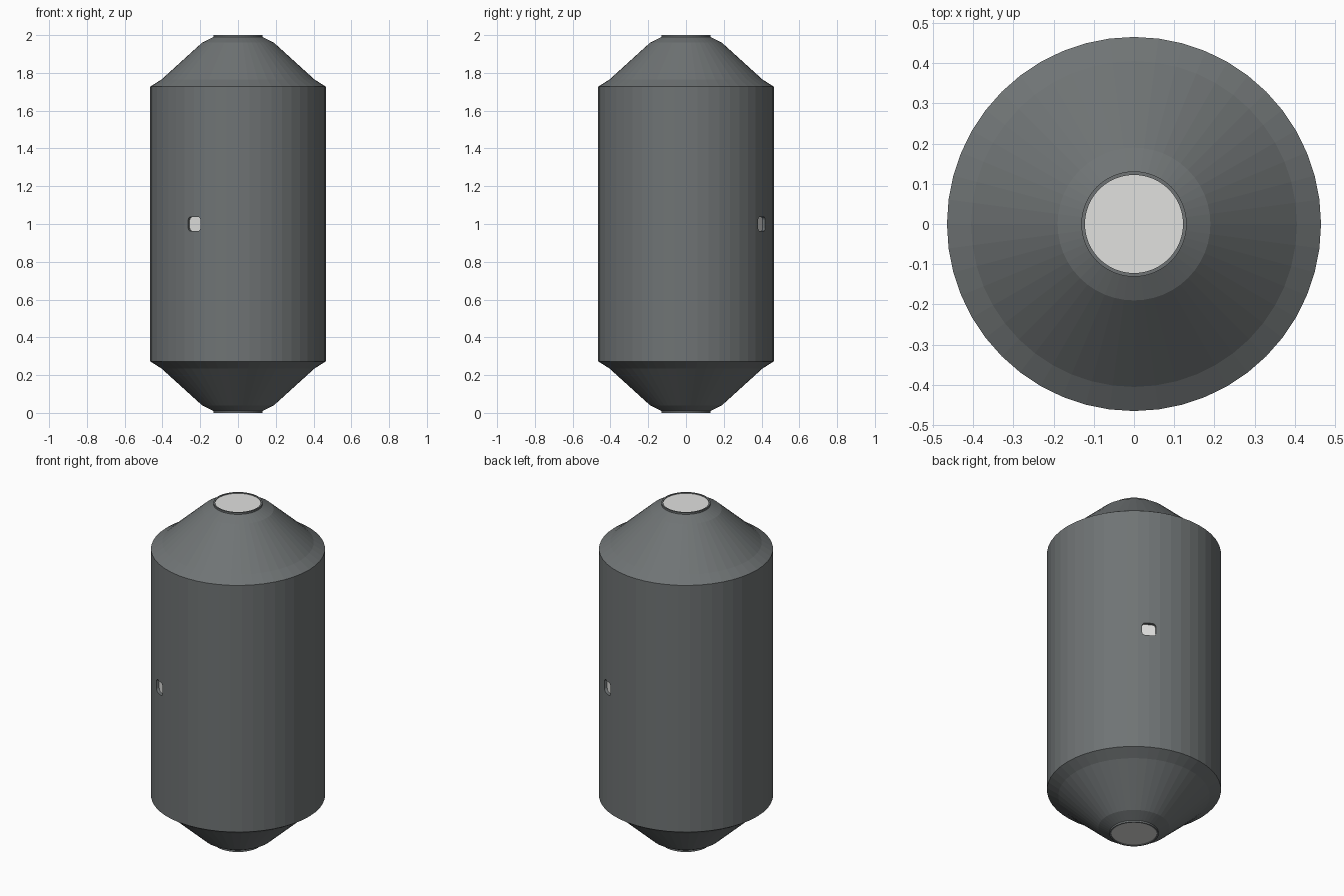
import bpy, bmesh
from math import pi, sin, cos, radians
from mathutils import Matrix

cube = bpy.data.objects.get("Cube")
if cube:
    bpy.data.objects.remove(cube, do_unlink=True)

SEGMENTS = 48


def material(name, rgb):
    m = bpy.data.materials.new(name)
    m.use_nodes = True
    color = (*rgb, 1)
    m.diffuse_color = color
    m.node_tree.nodes["Principled BSDF"].inputs["Base Color"].default_value = color
    return m


def make_object(name, bm, *mats):
    bmesh.ops.recalc_face_normals(bm, faces=bm.faces)
    mesh = bpy.data.meshes.new(name)
    bm.to_mesh(mesh)
    bm.free()
    for m in mats:
        mesh.materials.append(m)
    obj = bpy.data.objects.new(name, mesh)
    bpy.context.collection.objects.link(obj)
    return obj


def lathe(name, profile, mat):
    """Closed solid turned around z from (radius, height) points."""
    bm = bmesh.new()
    rings = [[bm.verts.new((r * cos(2 * pi * i / SEGMENTS), r * sin(2 * pi * i / SEGMENTS), z))
              for i in range(SEGMENTS)] for r, z in profile]
    for a, b in zip(rings, rings[1:]):
        for i in range(SEGMENTS):
            j = (i + 1) % SEGMENTS
            bm.faces.new((a[i], a[j], b[j], b[i]))
    bm.faces.new(rings[0])
    bm.faces.new(rings[-1])
    return make_object(name, bm, mat)


def rounded_block(name, azimuth, inner, outer, size, mat):
    """Square block with rounded corners pointing outward from the axis."""
    bm = bmesh.new()
    bmesh.ops.create_cube(bm, size=1)
    bmesh.ops.scale(bm, verts=bm.verts, vec=(outer - inner, size, size))
    edges = [e for e in bm.edges if abs(e.verts[0].co.x - e.verts[1].co.x) > 1e-4]
    bmesh.ops.bevel(bm, geom=edges, offset=0.016, segments=3, profile=0.5, affect='EDGES')
    bmesh.ops.translate(bm, verts=bm.verts, vec=((inner + outer) / 2, 0, 1))
    bmesh.ops.transform(bm, verts=bm.verts, matrix=Matrix.Rotation(azimuth, 4, 'Z'))
    return make_object(name, bm, mat)


shell_grey = material("dark grey shell", (0.16, 0.174, 0.177))
pale = material("pale grey panel", (0.75, 0.75, 0.735))

# Capsule shell, the lower half mirroring the upper one, with recessed ends
upper = [(0.465, 1.727), (0.405, 1.765), (0.19, 1.96), (0.131, 1.99),
         (0.131, 2.0), (0.122, 2.0), (0.122, 1.99)]
lower = [(r, 2 - z) for r, z in reversed(upper)]
shell = lathe("shell", lower + upper, shell_grey)

# Pale round end panels
for label, z in (("top", 1.99), ("bottom", 0.004)):
    lathe(label + "_end_panel", [(0.122, z), (0.122, z + 0.006)], pale)

# Two small recessed ports on opposite sides
for label, degrees in (("front", 240), ("back", 60)):
    angle = radians(degrees)
    cutter = rounded_block(label + "_port_cutter", angle, 0.442, 0.6, 0.075, shell_grey)
    cutter.hide_render = True
    cut = shell.modifiers.new("port", 'BOOLEAN')
    cut.operation = 'DIFFERENCE'
    cut.solver = 'EXACT'
    cut.object = cutter
    bpy.context.view_layer.update()
    baked = bpy.data.meshes.new_from_object(
        shell.evaluated_get(bpy.context.evaluated_depsgraph_get()))
    shell.modifiers.clear()
    shell.data = baked
    bpy.data.objects.remove(cutter, do_unlink=True)
    rounded_block(label + "_port_panel", angle, 0.44, 0.447, 0.074, pale)
